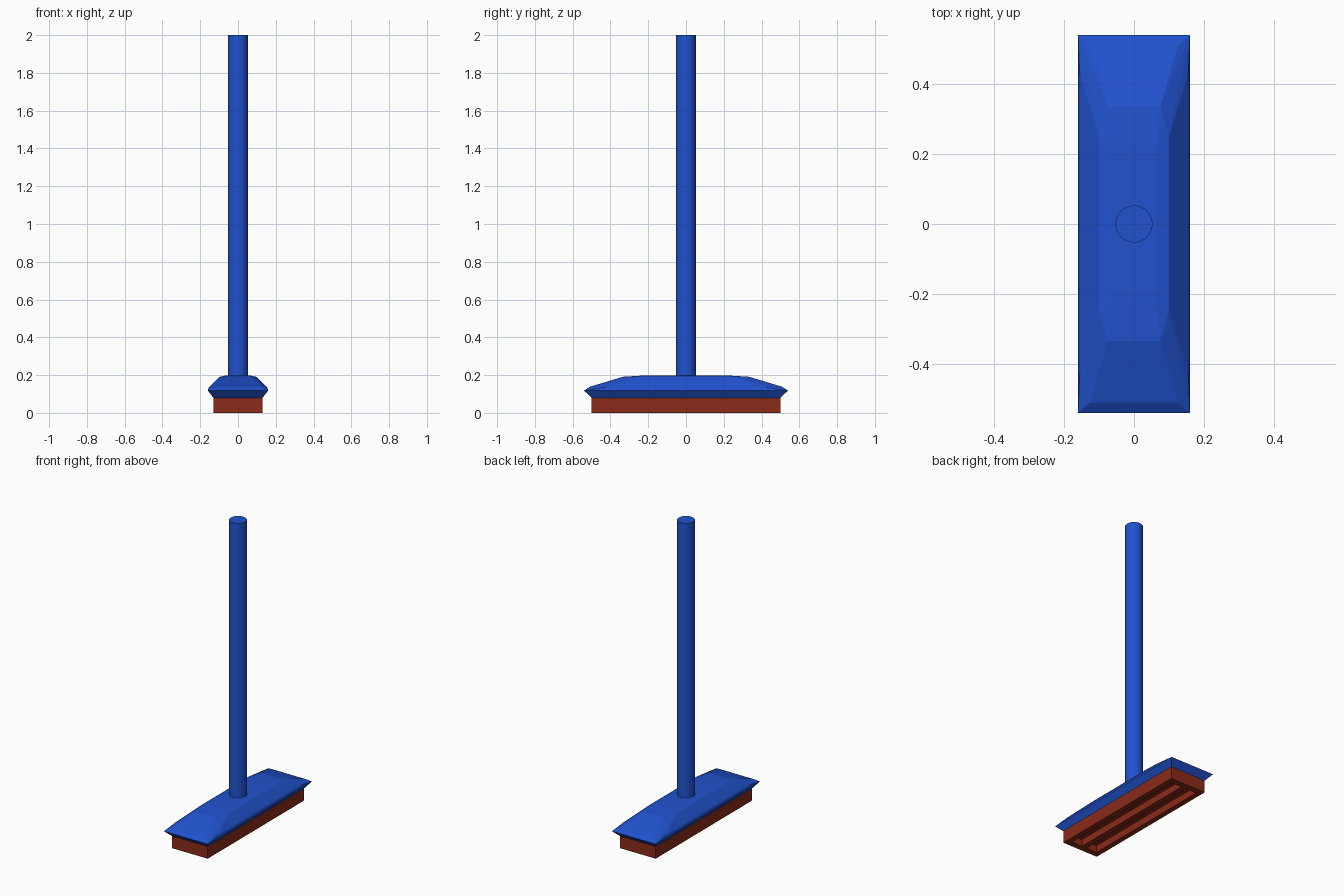
import bpy, bmesh
from mathutils import Vector

if "Cube" in bpy.data.objects:
    bpy.data.objects.remove(bpy.data.objects["Cube"])


def material(name, rgb):
    m = bpy.data.materials.new(name)
    m.diffuse_color = (*rgb, 1)
    m.use_nodes = True
    m.node_tree.nodes["Principled BSDF"].inputs["Base Color"].default_value = m.diffuse_color
    return m


def finish(bm, name, mat):
    bmesh.ops.recalc_face_normals(bm, faces=bm.faces)
    me = bpy.data.meshes.new(name)
    bm.to_mesh(me)
    bm.free()
    ob = bpy.data.objects.new(name, me)
    me.materials.append(mat)
    bpy.context.collection.objects.link(ob)
    return ob


blue = material("blue_plastic", (0.015, 0.085, 0.62))
red = material("red_bristle", (0.26, 0.025, 0.01))

# Broom head: one corner profile mirrored to four corners, then wrapped
corner = [(0.13, 0.50, 0.08), (0.16, 0.54, 0.118),
          (0.155, 0.43, 0.134), (0.125, 0.51, 0.138),
          (0.10, 0.25, 0.19), (0.075, 0.335, 0.191),
          (0.065, 0.225, 0.198)]
bm = bmesh.new()
for x, y, z in corner:
    for sx in (-1, 1):
        for sy in (-1, 1):
            bm.verts.new((sx * x, sy * y, z))
bmesh.ops.convex_hull(bm, input=bm.verts[:])
bmesh.ops.dissolve_limit(bm, angle_limit=0.01, verts=bm.verts[:], edges=bm.edges[:])
finish(bm, "broom_head", blue)

# Bristle block: box with two long grooves sunk into the underside
bm = bmesh.new()
bmesh.ops.create_cube(bm, size=1)
for v in bm.verts:
    v.co = Vector((v.co.x * 0.26, v.co.y, (v.co.z + 0.5) * 0.08))
cuts = [((x, 0, 0), (1, 0, 0)) for x in (-0.095, -0.018, 0.018, 0.095)]
cuts += [((0, y, 0), (0, 1, 0)) for y in (-0.46, 0.46)]
for co, no in cuts:
    bmesh.ops.bisect_plane(bm, geom=bm.verts[:] + bm.edges[:] + bm.faces[:],
                           plane_co=co, plane_no=no)
bm.normal_update()
grooves = []
for f in bm.faces:
    c = f.calc_center_median()
    if c.z < 0.001 and abs(c.y) < 0.1 and 0.03 < abs(c.x) < 0.09:
        grooves.append(f)
sunk = bmesh.ops.extrude_discrete_faces(bm, faces=grooves)["faces"]
for f in sunk:
    bmesh.ops.translate(bm, verts=f.verts[:], vec=(0, 0, 0.045))
finish(bm, "bristle_block", red)

# Handle
bpy.ops.mesh.primitive_cylinder_add(vertices=32, radius=0.053, depth=1.81,
                                    location=(0, 0, 1.095))
handle = bpy.context.object
handle.name = "handle"
handle.data.materials.append(blue)
bpy.ops.object.shade_smooth_by_angle()
